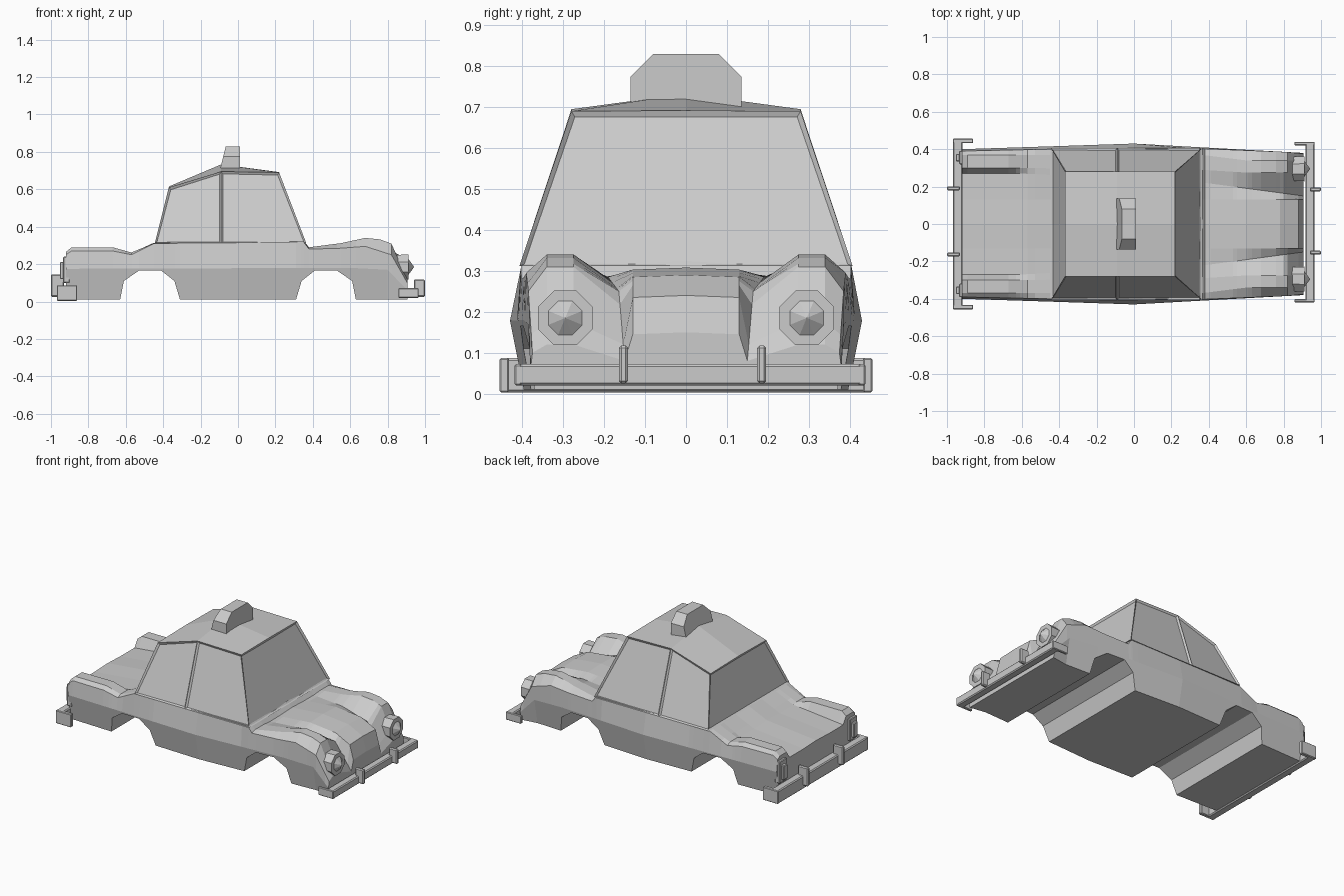
import bpy, bmesh, math
from mathutils import Matrix

if "Cube" in bpy.data.objects:
    bpy.data.objects.remove(bpy.data.objects["Cube"])


def finish(name, bm):
    bmesh.ops.recalc_face_normals(bm, faces=bm.faces)
    me = bpy.data.meshes.new(name)
    bm.to_mesh(me)
    bm.free()
    ob = bpy.data.objects.new(name, me)
    bpy.context.collection.objects.link(ob)
    return ob


def interp(pts, x):
    if x <= pts[0][0]:
        return pts[0][1]
    for (x0, v0), (x1, v1) in zip(pts, pts[1:]):
        if x <= x1:
            return v0 + (v1 - v0) * (x - x0) / (x1 - x0)
    return pts[-1][1]


def box(name, x0, x1, y0, y1, z0, z1, bevel=0.006):
    bm = bmesh.new()
    bmesh.ops.create_cube(bm, size=1)
    for v in bm.verts:
        v.co.x = x1 if v.co.x > 0 else x0
        v.co.y = y1 if v.co.y > 0 else y0
        v.co.z = z1 if v.co.z > 0 else z0
    if bevel:
        bmesh.ops.bevel(bm, geom=list(bm.edges), offset=bevel, segments=1, affect='EDGES')
    return finish(name, bm)


# Body: lofted along x from side-view curves, wheel arches in the underside curve
bottom = [(-.92, .01), (-.63, .01), (-.61, .11), (-.53, .165), (-.41, .165), (-.34, .11), (-.31, .01),
          (.31, .01), (.34, .11), (.41, .165), (.53, .165), (.61, .11), (.63, .01), (.905, .01)]
mid_z = [(-.92, .175), (.6, .18), (.8, .17), (.905, .06)]
mid_w = [(-.92, .40), (-.45, .415), (0, .43), (.36, .41), (.905, .38)]
sh_w = [(-.92, .39), (-.45, .40), (.36, .403), (.82, .385), (.905, .375)]
sh_z = [(-.92, .25), (-.89, .27), (-.67, .27), (-.57, .25), (-.45, .31), (.35, .32), (.38, .28),
        (.55, .285), (.68, .295), (.82, .25), (.905, .1)]
crest = [(-.92, .265), (-.89, .29), (-.67, .29), (-.57, .262), (-.45, .312), (.35, .322), (.38, .29),
         (.55, .312), (.68, .34), (.76, .332), (.82, .31), (.905, .12)]
valley = [(-.92, .22), (-.57, .255), (-.45, .312), (.35, .322), (.38, .285), (.6, .285), (.8, .25), (.905, .08)]
centre = [(-.92, .225), (-.57, .26), (-.45, .314), (.35, .324), (.38, .29), (.6, .308), (.78, .29),
          (.88, .24), (.905, .15)]
outer_y = [(-.57, .37), (.36, .37), (.6, .34)]
inner_y = [(-.67, .30), (.36, .29), (.6, .275)]
valley_y = [(-.6, .27), (.38, .22), (.905, .15)]

bm = bmesh.new()
rings = []
for x in sorted({p[0] for c in (bottom, mid_w, sh_z, crest, valley, centre) for p in c}):
    zb, mz, mw = interp(bottom, x), interp(mid_z, x), interp(mid_w, x)
    zc, zh = interp(crest, x), interp(centre, x)
    half = [(mw - (mz - zb) * .2, zb), (mw, mz), (interp(sh_w, x), interp(sh_z, x)),
            (interp(outer_y, x), zc), (interp(inner_y, x), zc),
            (interp(valley_y, x), interp(valley, x)), (.13, zh - .005), (0, zh)]
    full = half + [(-y, z) for y, z in reversed(half[:-1])]
    rings.append([bm.verts.new((x, y, z)) for y, z in full])
for a, b in zip(rings, rings[1:]):
    for i in range(len(a)):
        j = (i + 1) % len(a)
        bm.faces.new((a[i], a[j], b[j], b[i]))
bm.faces.new(rings[0])
bm.faces.new(rings[-1])
finish("car_body", bm)

# Cabin: three hoops, then recessed windows
bm = bmesh.new()
hoops = []
for xb, xt, zt, zc in ((-.445, -.37, .61, .615), (-.09, -.09, .695, .733), (.365, .22, .69, .692)):
    hoops.append([bm.verts.new(p) for p in ((xb, .407, .312), (xt, .28, zt), (xt, 0, zc),
                                            (xt, -.28, zt), (xb, -.407, .312))])
windows = [bm.faces.new(hoops[0]), bm.faces.new(hoops[2])]
for a, b in zip(hoops, hoops[1:]):
    for i in range(5):
        j = (i + 1) % 5
        f = bm.faces.new((a[i], a[j], b[j], b[i]))
        if i in (0, 3):
            windows.append(f)
bmesh.ops.recalc_face_normals(bm, faces=bm.faces)
bmesh.ops.inset_individual(bm, faces=windows, thickness=.014, depth=-.01)
finish("cabin", bm)

# Roof sign: chamfered outline, rear side leaning forward
bm = bmesh.new()
outline = [(-.135, .70), (-.135, .775), (-.08, .83), (.08, .83), (.135, .775), (.135, .70)]
back = [bm.verts.new((-.09 + .025 * (z - .73) / .1, y, z)) for y, z in outline]
front = [bm.verts.new((.012, y, z)) for y, z in outline]
bm.faces.new(back)
bm.faces.new(front)
for i in range(6):
    j = (i + 1) % 6
    bm.faces.new((back[i], back[j], front[j], front[i]))
finish("roof_sign", bm)


# Headlights: octagonal housing with pointed lens
def cone(name, x0, x1, y, r0, r1):
    bm = bmesh.new()
    m = (Matrix.Translation(((x0 + x1) / 2, y, .185)) @ Matrix.Rotation(math.pi / 2, 4, 'Y')
         @ Matrix.Rotation(math.pi / 8, 4, 'Z'))
    bmesh.ops.create_cone(bm, cap_ends=True, segments=8, radius1=r0, radius2=r1, depth=x1 - x0, matrix=m)
    finish(name, bm)


for s, side in ((1, "left"), (-1, "right")):
    cone("headlight_housing_" + side, .81, .912, s * .295, .068, .072)
    cone("headlight_lens_" + side, .905, .942, s * .295, .055, 0)
    # Tail lights: two stacked plates
    y = s * .355
    box("tail_light_base_" + side, -.935, -.90, y - .036, y + .036, .10, .24, .004)
    box("tail_light_lens_" + side, -.952, -.92, y - .02, y + .02, .12, .212, .004)

# Bumpers with wrap-around ends and upright guards
box("front_bumper", .917, .966, -.418, .438, .02, .072)
box("rear_bumper", -.968, -.917, -.455, .455, .003, .087)
for y, side in ((.43, "left"), (-.41, "right")):
    box("front_bumper_end_" + side, .857, .966, y - .009, y + .009, .02, .072, .004)
for y, side in ((.444, "left"), (-.444, "right")):
    box("rear_bumper_end_" + side, -.968, -.86, y - .012, y + .012, .003, .087, .004)
for y, side in ((.185, "left"), (-.153, "right")):
    box("front_guard_" + side, .94, 1.0, y - .011, y + .011, .025, .118)
for y, side in ((.19, "left"), (-.163, "right")):
    box("rear_guard_" + side, -1.0, -.93, y - .011, y + .011, .025, .145)
